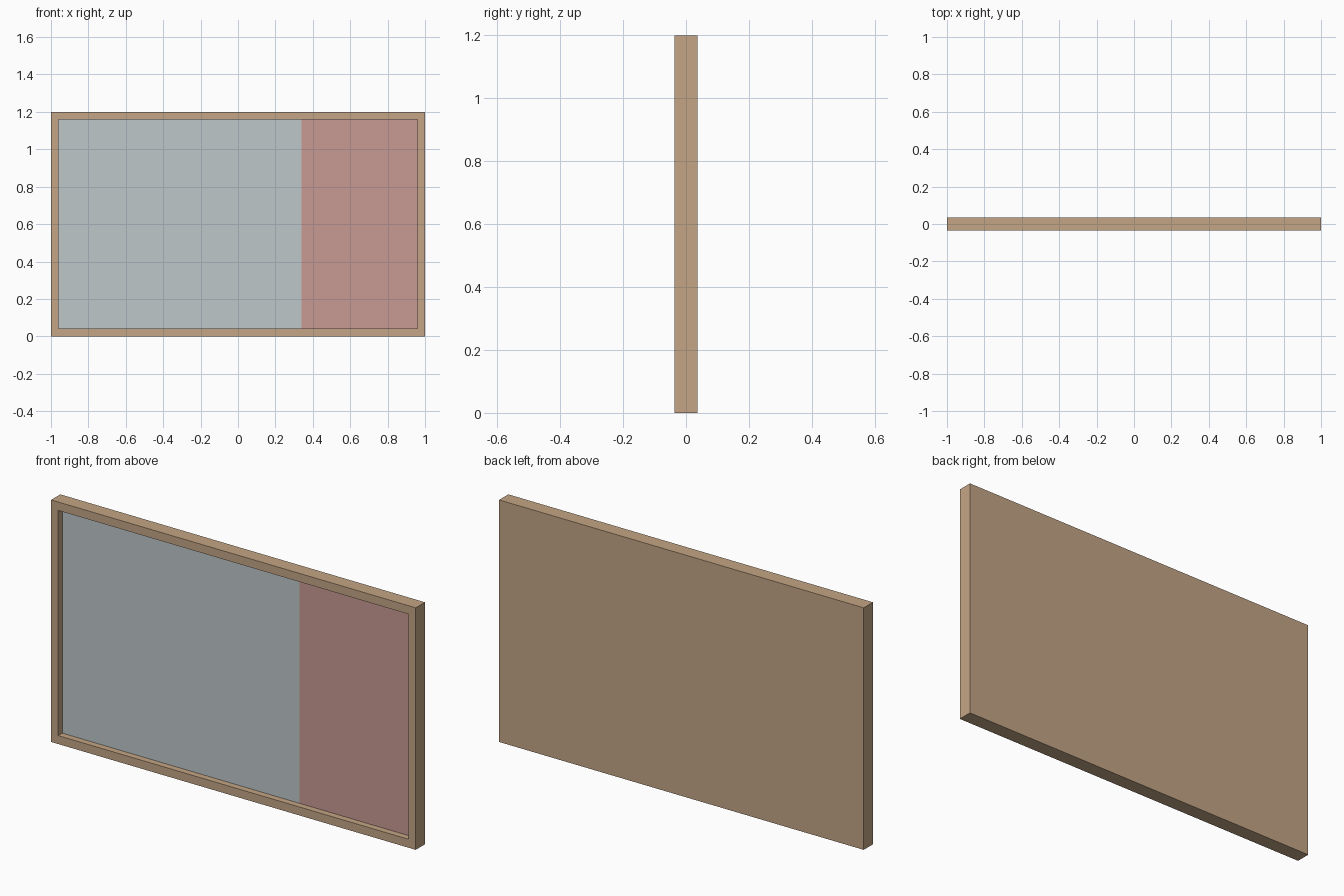
import bpy
import bmesh
from mathutils import Matrix, Vector

WIDTH, DEPTH, HEIGHT = 2.0, 0.072, 1.2
RIM_X, RIM_Z = 0.039, 0.042   # rim width at the sides and at top and bottom
RECESS = 0.032
SPLIT_X = 0.34                # border between the two panel colours

old = bpy.data.objects.get("Cube")
if old:
    bpy.data.objects.remove(old, do_unlink=True)


def make_material(name, rgb):
    mat = bpy.data.materials.new(name)
    mat.use_nodes = True
    color = (*rgb, 1.0)
    mat.diffuse_color = color
    mat.node_tree.nodes["Principled BSDF"].inputs["Base Color"].default_value = color
    return mat


materials = [
    make_material("tan wood", (0.552, 0.376, 0.235)),
    make_material("pale grey", (0.52, 0.575, 0.59)),
    make_material("dusty red", (0.578, 0.323, 0.292)),
]

# Solid board block standing on the ground
bm = bmesh.new()
bmesh.ops.create_cube(bm, size=1.0, matrix=Matrix.Translation((0, 0, HEIGHT / 2))
                      @ Matrix.Diagonal((WIDTH, DEPTH, HEIGHT, 1)))
bm.normal_update()

# Rim around the front face
front = min(bm.faces, key=lambda f: f.normal.y)
bmesh.ops.inset_individual(bm, faces=[front], thickness=RIM_X)
for v in front.verts:
    v.co.x = (WIDTH / 2 - RIM_X) * (1 if v.co.x > 0 else -1)
    v.co.z = HEIGHT - RIM_Z if v.co.z > HEIGHT / 2 else RIM_Z

# Recessed panel with upright walls
panel = bmesh.ops.extrude_discrete_faces(bm, faces=[front])["faces"][0]
bmesh.ops.translate(bm, verts=panel.verts, vec=(0, RECESS, 0))

# Panel cut into two colour fields
bmesh.ops.bisect_plane(bm, geom=[panel, *panel.edges, *panel.verts],
                       plane_co=Vector((SPLIT_X, 0, 0)), plane_no=Vector((1, 0, 0)))
bm.normal_update()
panel_y = -DEPTH / 2 + RECESS
for f in bm.faces:
    center = f.calc_center_median()
    if f.normal.y < -0.9 and abs(center.y - panel_y) < 0.001:
        f.material_index = 2 if center.x > SPLIT_X else 1

mesh = bpy.data.meshes.new("framed_board")
bm.to_mesh(mesh)
bm.free()
for mat in materials:
    mesh.materials.append(mat)
bpy.context.collection.objects.link(bpy.data.objects.new("framed_board", mesh))
